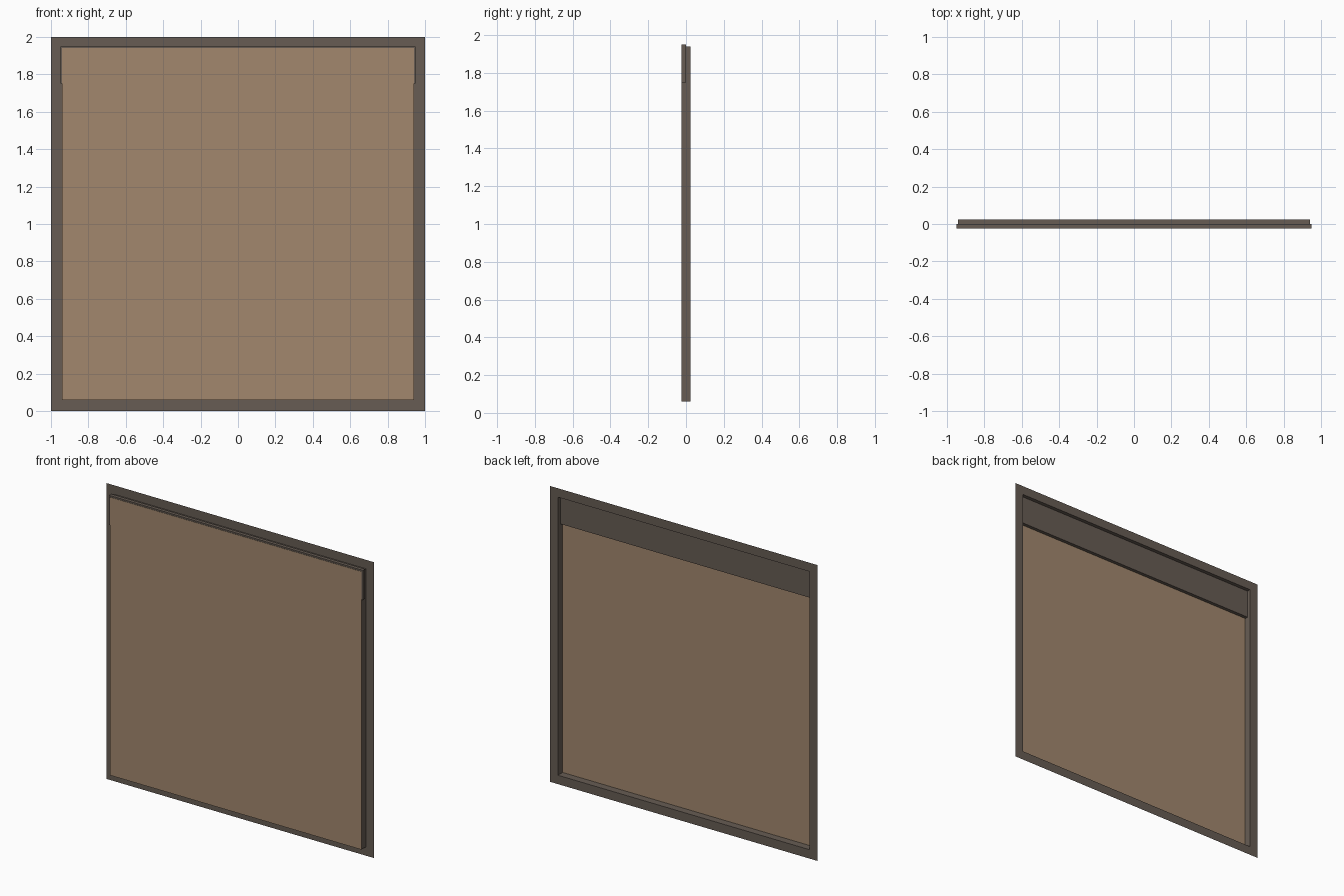
import bpy, bmesh

if "Cube" in bpy.data.objects:
    bpy.data.objects.remove(bpy.data.objects["Cube"])

def material(name, rgb):
    m = bpy.data.materials.new(name)
    m.diffuse_color = (*rgb, 1)
    m.use_nodes = True
    m.node_tree.nodes["Principled BSDF"].inputs["Base Color"].default_value = m.diffuse_color
    return m

dark = material("dark bronze", (0.135, 0.108, 0.088))
tan = material("tan fabric", (0.36, 0.245, 0.155))

HALF, INNER = 1.0, 0.94      # outer flange edge, opening edge
FRONT, BACK = -0.025, 0.025  # depth of the tray
MID = 1.0                    # centre height

def square(bm, r, y):
    return [bm.verts.new((x * r, y, MID + z * r))
            for x, z in ((-1, -1), (1, -1), (1, 1), (-1, 1))]

def bridge(bm, a, b):
    for i in range(4):
        j = (i + 1) % 4
        bm.faces.new((a[i], a[j], b[j], b[i]))

def finish(bm, name, mat):
    me = bpy.data.meshes.new(name)
    bm.to_mesh(me)
    bm.free()
    me.materials.append(mat)
    ob = bpy.data.objects.new(name, me)
    bpy.context.collection.objects.link(ob)
    return ob

# Frame: flat flange at the back, thin walls running forward to the panel
bm = bmesh.new()
outer, lip, front = square(bm, HALF, BACK), square(bm, INNER, BACK), square(bm, INNER, FRONT)
bridge(bm, outer, lip)
bridge(bm, lip, front)
finish(bm, "frame", dark)

# Panel closing the front of the tray
bm = bmesh.new()
bm.faces.new(square(bm, INNER, FRONT))
finish(bm, "panel", tan)

# Header box across the top, slightly wider than the tray
y0, y1, z0, z1 = -0.023, 0.0, 1.75, 1.95
bm = bmesh.new()
bmesh.ops.create_cube(bm, size=1)
bmesh.ops.scale(bm, vec=(1.9, y1 - y0, z1 - z0), verts=bm.verts)
bmesh.ops.translate(bm, vec=(0, (y0 + y1) / 2, (z0 + z1) / 2), verts=bm.verts)
finish(bm, "header_box", dark)
